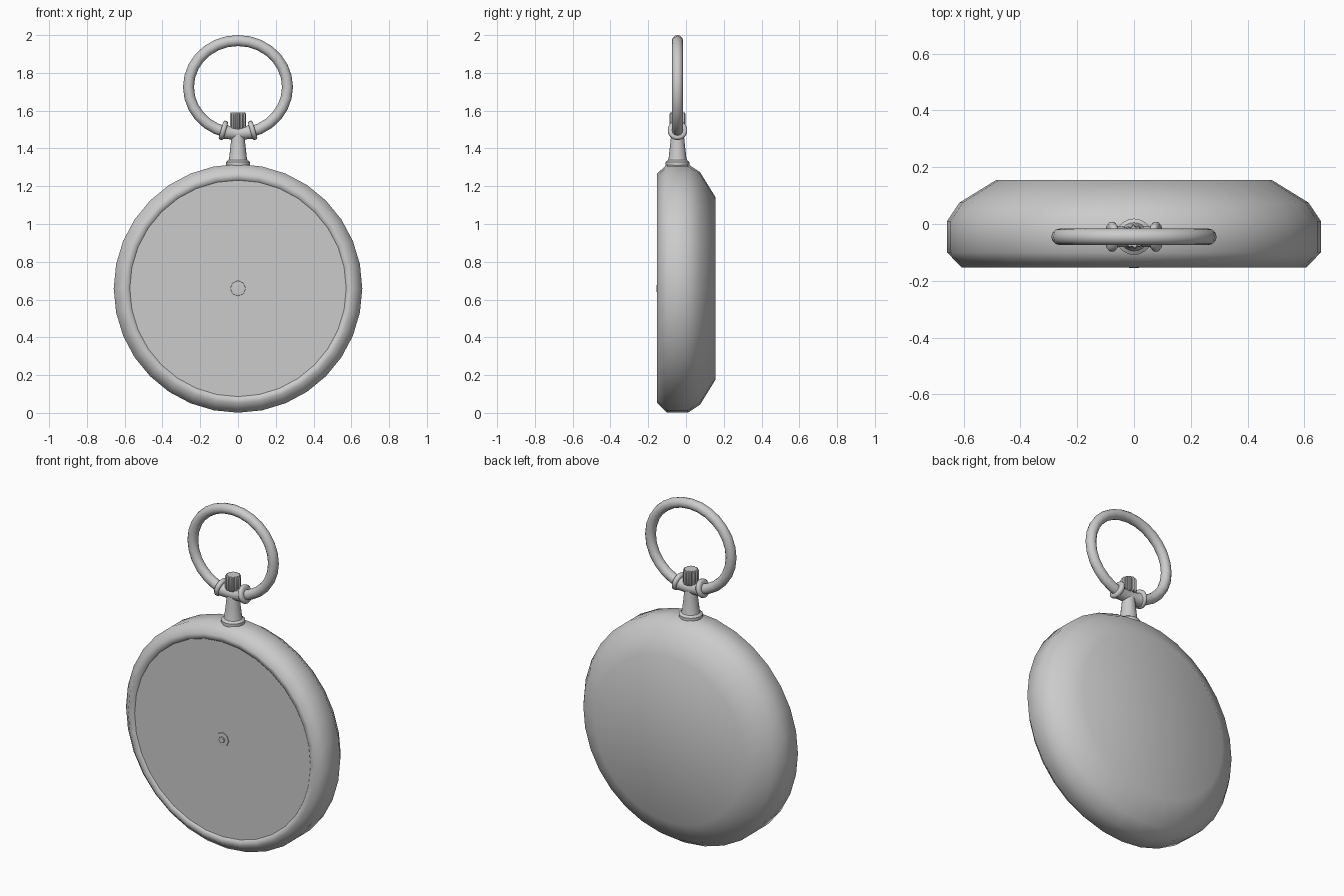
import bpy, bmesh, math
from mathutils import Matrix, Vector

if "Cube" in bpy.data.objects:
    bpy.data.objects.remove(bpy.data.objects["Cube"])

CASE_Z = 0.659      # centre height of the case
NECK_Y = -0.045     # depth of neck, crown and bow
BOW_Z, BOW_A, BOW_B = 1.725, 0.262, 0.246


def finish(name, bm, angle):
    bmesh.ops.remove_doubles(bm, verts=bm.verts, dist=1e-5)
    bmesh.ops.recalc_face_normals(bm, faces=bm.faces)
    me = bpy.data.meshes.new(name)
    bm.to_mesh(me)
    bm.free()
    ob = bpy.data.objects.new(name, me)
    bpy.context.collection.objects.link(ob)
    bpy.ops.object.select_all(action='DESELECT')
    ob.select_set(True)
    bpy.context.view_layer.objects.active = ob
    bpy.ops.object.shade_smooth_by_angle(angle=math.radians(angle))
    return ob


def skin(bm, rings, closed=False):
    n = len(rings[0])
    pairs = list(zip(rings, rings[1:])) + ([(rings[-1], rings[0])] if closed else [])
    for a, b in pairs:
        for i in range(n):
            j = (i + 1) % n
            bm.faces.new((a[i], a[j], b[j], b[i]))
    if not closed:
        bm.faces.new(rings[0])
        bm.faces.new(rings[-1])


def lathe(name, profile, sides, origin, axis, angle=40, flute=0.0):
    """Revolve (radius, height) points around an axis; flute notches every other pair."""
    bm = bmesh.new()
    mat = Matrix.Translation(origin) @ Vector((0, 0, 1)).rotation_difference(Vector(axis)).to_matrix().to_4x4()
    rings = []
    for r, h in profile:
        ring = []
        for i in range(sides):
            a = 2 * math.pi * i / sides
            k = r * (1 - flute if i % 4 > 1 else 1)
            ring.append(bm.verts.new(mat @ Vector((k * math.cos(a), k * math.sin(a), h))))
        rings.append(ring)
    skin(bm, rings)
    return finish(name, bm, angle)


def bow_point(t):
    return Vector((BOW_A * math.sin(t), NECK_Y, BOW_Z - BOW_B * math.cos(t)))


def bow_tangent(t):
    return Vector((BOW_A * math.cos(t), 0, BOW_B * math.sin(t))).normalized()


def bow_tube(name, stations, sides, closed):
    """Sweep round sections along the bow; stations are (angle, radius)."""
    bm = bmesh.new()
    rings = []
    for t, r in stations:
        p, d = bow_point(t), bow_tangent(t)
        side = Vector((0, 1, 0))
        up = d.cross(side)
        rings.append([bm.verts.new(p + r * (math.cos(a) * side + math.sin(a) * up))
                      for a in (2 * math.pi * i / sides for i in range(sides))])
    skin(bm, rings, closed)
    return finish(name, bm, 50)


# Case body with a shallow recess for the dial
lathe("watch_case",
      [(0.57, 0.135), (0.575, 0.148), (0.607, 0.153), (0.658, 0.10), (0.658, -0.01),
       (0.615, -0.075), (0.485, -0.155)],
      32, (0, 0, CASE_Z), (0, -1, 0), 62)

# Dial disc and centre pin
lathe("dial", [(0.573, 0.125), (0.573, 0.142)], 32, (0, 0, CASE_Z), (0, -1, 0))
lathe("centre_pin", [(0.042, 0.138), (0.040, 0.147), (0.018, 0.148), (0.018, 0.155)],
      8, (0, 0, CASE_Z), (0, -1, 0))

# Neck with stepped foot
lathe("neck",
      [(0.064, 1.29), (0.064, 1.328), (0.050, 1.338), (0.047, 1.35), (0.040, 1.41),
       (0.034, 1.47)],
      20, (0, NECK_Y, 0), (0, 0, 1))

# Fluted winding crown and its stem
lathe("crown", [(0.038, 1.505), (0.043, 1.512), (0.043, 1.58), (0.038, 1.59)],
      48, (0, NECK_Y, 0), (0, 0, 1), 30, flute=0.14)
lathe("crown_stem", [(0.028, 1.44), (0.028, 1.52)], 12, (0, NECK_Y, 0), (0, 0, 1))

# Bow ring, with a thicker sleeve over its lowest part
bow_tube("bow_ring", [(2 * math.pi * i / 28, 0.029) for i in range(28)], 12, True)
bow_tube("bow_sleeve",
         [(-0.30, 0.042), (-0.2, 0.036), (0, 0.034), (0.2, 0.036), (0.30, 0.042)], 14, False)

# Rounded collars at both ends of the sleeve
for label, t in (("left", -0.30), ("right", 0.30)):
    lathe("bow_collar_" + label,
          [(0.030, -0.013), (0.045, -0.013), (0.052, -0.006), (0.052, 0.006),
           (0.045, 0.013), (0.030, 0.013)],
          18, bow_point(t) + Vector((0, 0, 0.006)), bow_tangent(t), 50)
